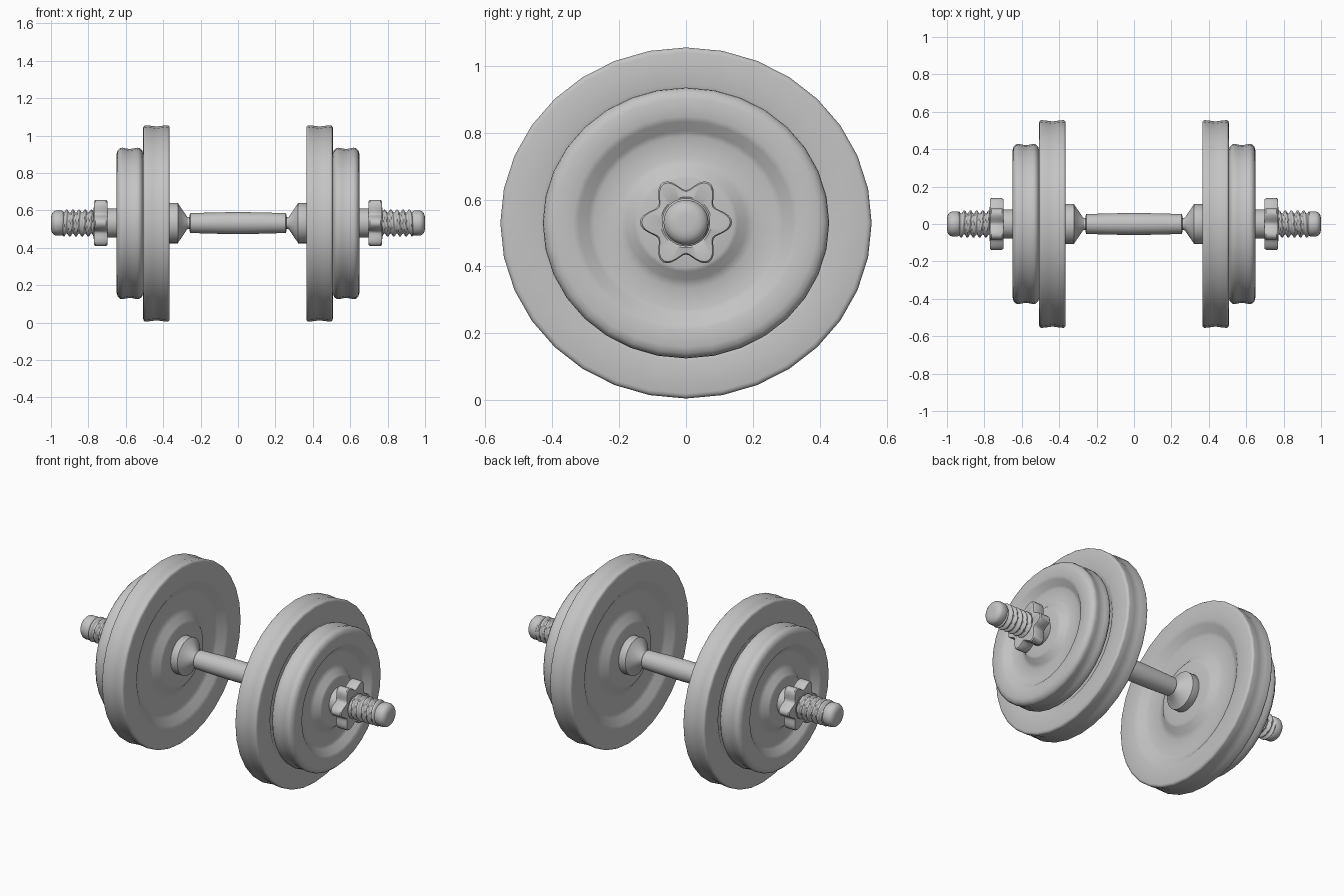
import bpy, bmesh, math

if "Cube" in bpy.data.objects:
    bpy.data.objects.remove(bpy.data.objects["Cube"])

CZ = 0.532           # height of the bar axis
SEG = 32

grey = bpy.data.materials.new("plain grey")
grey.diffuse_color = (0.55, 0.55, 0.55, 1)
grey.use_nodes = True
grey.node_tree.nodes["Principled BSDF"].inputs["Base Color"].default_value = grey.diffuse_color


def loft(name, rings, mirror=True, closed=False, y_scale=1.0, cz=CZ, angle=35):
    """Skin a list of (x, [radius per segment]) rings around the x axis."""
    bm = bmesh.new()
    loops = []
    for x, radii in rings:
        n = len(radii)
        loops.append([bm.verts.new((x, r * y_scale * math.cos(2 * math.pi * i / n),
                                    cz + r * math.sin(2 * math.pi * i / n)))
                      for i, r in enumerate(radii)])
    pairs = list(zip(loops, loops[1:]))
    if closed:
        pairs.append((loops[-1], loops[0]))
    else:
        bm.faces.new(loops[0])
        bm.faces.new(loops[-1])
    for a, b in pairs:
        n = len(a)
        for i in range(n):
            j = (i + 1) % n
            bm.faces.new((a[i], a[j], b[j], b[i]))
    bmesh.ops.recalc_face_normals(bm, faces=bm.faces)
    mesh = bpy.data.meshes.new(name)
    bm.to_mesh(mesh)
    bm.free()
    mesh.materials.append(grey)
    ob = bpy.data.objects.new(name, mesh)
    bpy.context.collection.objects.link(ob)
    bpy.ops.object.select_all(action='DESELECT')
    ob.select_set(True)
    bpy.context.view_layer.objects.active = ob
    bpy.ops.object.shade_smooth_by_angle(angle=math.radians(angle))
    if mirror:
        m = ob.modifiers.new("mirror", 'MIRROR')
        m.use_mirror_merge = False
    return ob


def lathe(name, profile, **kw):
    return loft(name, [(x, [r] * SEG) for x, r in profile], **kw)


def plate(name, x0, radius, corner):
    """Dished weight plate with a raised hub and a grooved rim."""
    h, R, c = 0.071, radius, corner
    half = [(h, 0.07), (h, 0.33 * R), (h - 0.004, 0.36 * R), (h - 0.03, 0.42 * R),
            (h - 0.038, 0.48 * R), (h - 0.038, 0.64 * R), (h - 0.032, 0.68 * R),
            (h - 0.006, 0.75 * R), (h, 0.79 * R),
            (h, R - 1.6 * c), (h - 0.25 * c, R - 0.7 * c),
            (h - 0.9 * c, R - 0.1 * c), (h - 1.5 * c, R), (0.02, R - 0.004)]
    prof = half + [(0, R - 0.007)] + [(-x, r) for x, r in reversed(half)]
    lathe(name, [(x0 + x, r) for x, r in prof], closed=True, y_scale=1.058, cz=0.53)


# weight plates
plate("large_plate", 0.436, 0.525, 0.009)
plate("small_plate", 0.578, 0.405, 0.021)

# hand grip, slightly thicker in the middle
lathe("grip", [(-0.258, 0.045), (-0.255, 0.053), (-0.12, 0.057), (0, 0.059),
               (0.12, 0.057), (0.255, 0.053), (0.258, 0.045)], mirror=False)

# thin core bar running the whole way through the plates
lathe("core_bar", [(-0.7, 0.032), (0.7, 0.032)], mirror=False)

# conical inner collars
lathe("inner_collar", [(0.262, 0.03), (0.272, 0.034), (0.317, 0.1), (0.322, 0.108),
                       (0.365, 0.108), (0.375, 0.104)])

# spacer between the small plate and the nut
lathe("spacer", [(0.50, 0.077), (0.705, 0.077)])

# star nut with six lobes
N = 72
star = [0.117 + 0.021 * math.cos(6 * 2 * math.pi * i / N) for i in range(N)]


def star_ring(k):
    return [r * k for r in star]


loft("star_nut", [(0.699, [0.07] * N), (0.699, star_ring(0.96)), (0.705, star),
                  (0.763, star), (0.769, star_ring(0.96)), (0.772, [0.076] * N),
                  (0.766, [0.066] * N)])

# threaded bar end: the radius follows a helix
PITCH, STEPS, X0, X1 = 0.033, 8, 0.69, 0.945


def thread_radius(x, i):
    t = (x / PITCH - i / SEG) % 1.0
    wave = min(1.0, max(0.0, 1.5 - abs(t - 0.5) * 4))
    fade = min(1.0, (X1 - x) / 0.012)
    return 0.057 + 0.015 * wave * fade


count = int((X1 - X0) / PITCH * STEPS)
xs = [X0 + (X1 - X0) * k / count for k in range(count + 1)]
loft("screw_thread", [(x, [thread_radius(x, i) for i in range(SEG)]) for x in xs], angle=50)

# rounded bar tip
lathe("bar_tip", [(0.93, 0.058), (0.942, 0.067), (0.972, 0.067), (0.982, 0.064),
                  (0.992, 0.055), (0.998, 0.042), (1.0, 0.025)], angle=60)
